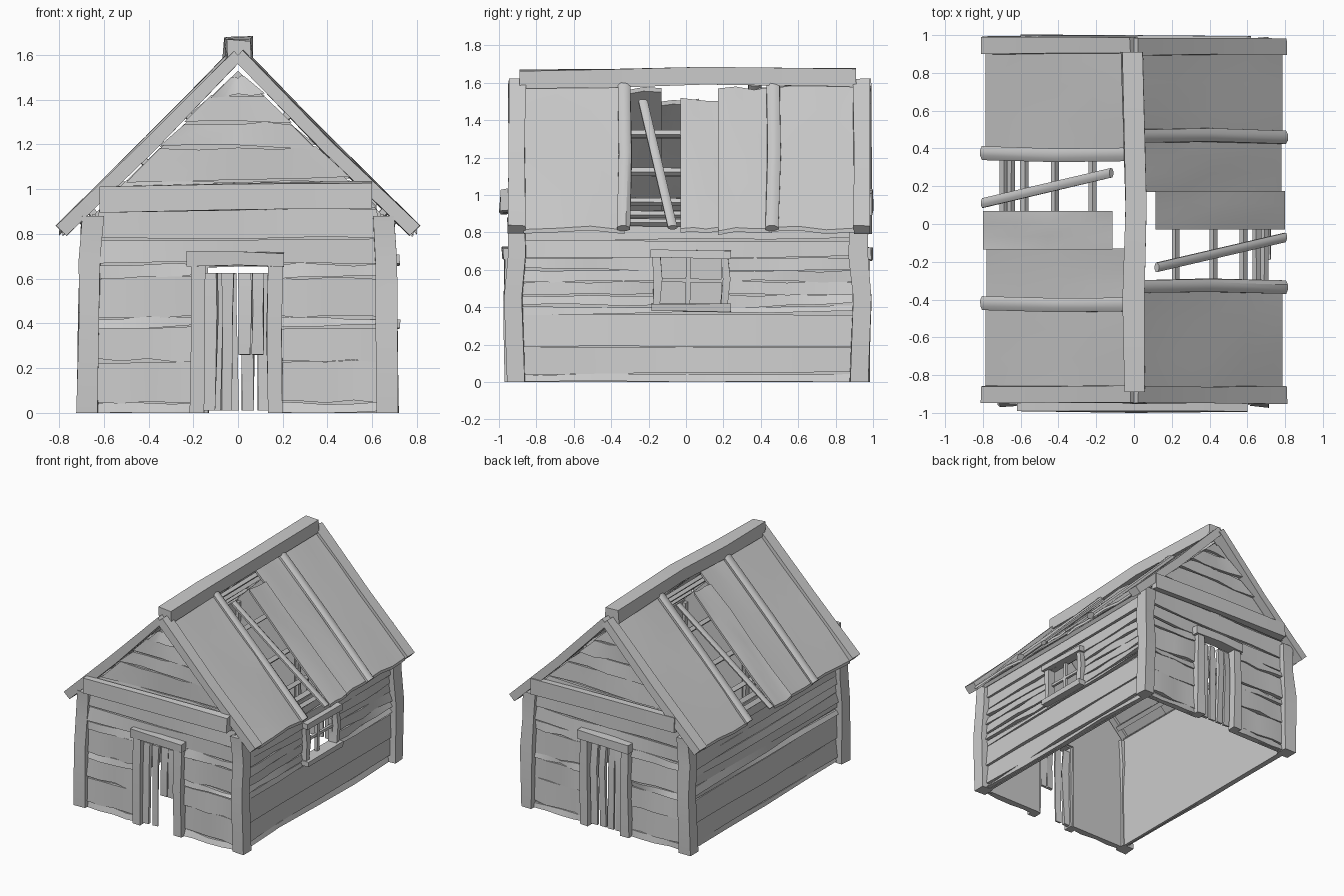
import bpy, bmesh, math, random
from mathutils import Vector, Matrix

random.seed(4)
if "Cube" in bpy.data.objects:
    bpy.data.objects.remove(bpy.data.objects["Cube"], do_unlink=True)

grey = bpy.data.materials.new("weathered_grey")
grey.use_nodes = True
grey.diffuse_color = (0.6, 0.6, 0.6, 1)
grey.node_tree.nodes["Principled BSDF"].inputs["Base Color"].default_value = grey.diffuse_color
parts = []


def rnd(a):
    return random.uniform(-a, a)


def loft(bm, rings):
    """Closed solid through a list of equal point rings."""
    rows = [[bm.verts.new(p) for p in r] for r in rings]
    n = len(rows[0])
    for a, b in zip(rows, rows[1:]):
        for i in range(n):
            bm.faces.new((a[i], a[(i + 1) % n], b[(i + 1) % n], b[i]))
    bm.faces.new(rows[0][::-1])
    bm.faces.new(rows[-1])


def finish(name, bm, m=Matrix()):
    bmesh.ops.transform(bm, matrix=m, verts=bm.verts)
    bmesh.ops.recalc_face_normals(bm, faces=bm.faces)
    me = bpy.data.meshes.new(name)
    bm.to_mesh(me)
    bm.free()
    me.materials.append(grey)
    ob = bpy.data.objects.new(name, me)
    bpy.context.collection.objects.link(ob)
    parts.append(ob)


def beam(name, path, w, t, side, m=Matrix(), wobble=0.0, sides=4):
    """Timber along a path: w is measured along 'side', t across it."""
    path = [Vector(p) for p in path]
    side = Vector(side).normalized()
    across = (path[-1] - path[0]).cross(side).normalized()
    grow = 1 / math.cos(math.pi / sides)
    rings = []
    for p in path:
        ring = []
        for i in range(sides):
            a = math.tau * (i + 0.5) / sides
            ring.append(p + side * (math.cos(a) * w / 2 * grow + rnd(wobble))
                        + across * (math.sin(a) * t / 2 * grow + rnd(wobble)))
        rings.append(ring)
    bm = bmesh.new()
    loft(bm, rings)
    finish(name, bm, m)


def box(bm, x0, x1, y0, y1, z0, z1):
    loft(bm, [[(x, y0, z0), (x, y1, z0), (x, y1, z1), (x, y0, z1)] for x in (x0, x1)])


def facing(turn, dist):
    """Wall frame: local -y points outwards."""
    return Matrix.Rotation(math.radians(turn), 4, 'Z') @ Matrix.Translation((0, -dist, 0))


def wall(name, m, hw, top, hole=None, apex=None):
    """Flat inner skin with an opening and an optional gable."""
    bm = bmesh.new()
    if hole:
        a, b, c, d = hole
        box(bm, -hw, a, 0, 0.02, 0, top)
        box(bm, b, hw, 0, 0.02, 0, top)
        box(bm, a, b, 0, 0.02, d, top)
        if c > 0:
            box(bm, a, b, 0, 0.02, 0, c)
    else:
        box(bm, -hw, hw, 0, 0.02, 0, top)
    if apex:
        loft(bm, [[(-hw, y, top), (hw, y, top), (0, y, apex)] for y in (0, 0.02)])
    finish(name, bm, m)


def siding(name, m, levels, width, hole=None):
    """Uneven lapped planks between height levels, split around the opening."""
    bm = bmesh.new()
    for z0, z1 in zip(levels, levels[1:]):
        w0, w1 = width(z0), width(z1)
        spans = [((-w0, -w1), (w0, w1))]
        if hole and z0 < hole[3] - 0.02 and z1 > hole[2] + 0.02:
            spans = [((-w0, -w1), (hole[0], hole[0])), ((hole[1], hole[1]), (w0, w1))]
        for lo, hi in spans:
            rings = []
            slant = rnd(0.02)
            for k in range(5):
                f = k / 4
                ub, ut = [lo[i] + (hi[i] - lo[i]) * f for i in (0, 1)]
                zb = max(0, z0 + rnd(0.008) + slant * (f - 0.5))
                zt = z1 - 0.006 + rnd(0.008)
                low, high = random.uniform(0.012, 0.035), random.uniform(0.006, 0.022)
                rings.append([(ub, 0.004, zb), (ub, -low, zb),
                              (ut, -high, zt), (ut, 0.004, zt)])
            loft(bm, rings)
    finish(name, bm, m)


X, Y, Z = (1, 0, 0), (0, 1, 0), (0, 0, 1)

# End walls: gable, siding, door frame, header
door = (-0.17, 0.15, 0, 0.67)
end_levels = [0.0, 0.05, 0.235, 0.385, 0.43, 0.61, 0.67, 0.78, 0.92, 1.04, 1.19, 1.3, 1.42, 1.51]
for end, turn, dist in (("front", 0, 0.91), ("back", 180, 0.92)):
    m = facing(turn, dist)
    wall(end + "_wall", m, 0.64, 0.89, door, 1.53)
    siding(end + "_siding", m, end_levels, lambda z: min(0.64, 1.54 - z), door)
    beam(end + "_header", [(-0.62, -0.05, 0.95), (0, -0.06, 0.965), (0.6, -0.055, 0.975)],
         0.115, 0.05, Z, m, 0.006)
    for tag, x in (("left", 0.165), ("right", -0.18)):
        beam(f"{end}_door_post_{tag}", [(x, -0.025, 0), (x + rnd(0.01), -0.03, 0.35), (x, -0.025, 0.66)],
             0.065, 0.07, X, m, 0.004)
    beam(end + "_door_lintel", [(-0.23, -0.03, 0.69), (0, -0.035, 0.69), (0.205, -0.03, 0.682)],
         0.065, 0.08, Z, m, 0.005)
    for i, x in enumerate((-0.118, -0.045, 0.03, 0.09)):
        foot = 0.26 if end == "front" and i > 1 else 0.01
        beam(f"{end}_door_plank_{i + 1}", [(x + rnd(0.01), -0.015, foot), (x, -0.02, 0.45), (x, -0.01, 0.625)],
             0.052, 0.02, X, m, 0.006)

# Side walls, with a window on one side
window = (-0.15, 0.19, 0.41, 0.67)
side_levels = [0.0, 0.045, 0.19, 0.37, 0.41, 0.47, 0.54, 0.6, 0.67, 0.76, 0.88]
for tag, turn, hole in (("left", 90, window), ("right", 270, None)):
    m = facing(turn, 0.65)
    wall(tag + "_wall", m, 0.9, 0.89, hole)
    siding(tag + "_siding", m, side_levels, lambda z: 0.89, hole)

m = facing(90, 0.65)
beam("window_sill", [(-0.185, -0.03, 0.4), (0.24, -0.03, 0.395)], 0.04, 0.09, Z, m, 0.004)
beam("window_lintel", [(-0.19, -0.03, 0.685), (0.24, -0.03, 0.68)], 0.04, 0.08, Z, m, 0.004)
for i, y in enumerate((-0.16, 0.205)):
    beam(f"window_jamb_{i + 1}", [(y, -0.02, 0.4), (y + 0.01, -0.025, 0.55), (y, -0.02, 0.68)],
         0.04, 0.06, X, m, 0.004)
beam("window_mullion", [(0.01, -0.01, 0.41), (0.012, -0.01, 0.67)], 0.025, 0.025, X, m)
beam("window_crossbar", [(-0.15, -0.01, 0.545), (0.19, -0.01, 0.54)], 0.02, 0.02, Z, m)

# Bent corner posts
for sx in (-1, 1):
    for sy, y in ((-1, -0.905), (1, 0.925)):
        path = [(sx * 0.67, y, 0), (sx * 0.665, y + sy * 0.015, 0.45),
                (sx * 0.66, y - sy * 0.005, 0.68), (sx * 0.65, y, 0.88)]
        beam(f"{'back' if sy > 0 else 'front'}_{'left' if sx > 0 else 'right'}_post",
             path, 0.095, 0.095, X, wobble=0.006)


# Roof: one slope, then the same slope turned half way round
def slope(s, y, h=0.0):
    return (s, y, 1.6 - 1.005 * s + h)


def sheet(name, y0, y1, s0, s1, h, m):
    bm = bmesh.new()
    rings = []
    for k in range(5):
        s = s0 + (s1 - s0) * k / 4
        ys = [y0 + (y1 - y0) * j / 3 for j in range(4)]
        hs = [h + rnd(0.012) for _ in ys]
        top = [slope(s, y, d) for y, d in zip(ys, hs)]
        low = [slope(s, y, d - 0.022) for y, d in zip(ys, hs)]
        rings.append(top + low[::-1])
    loft(bm, rings)
    finish(name, bm, m)


half_turn = Matrix.Translation((0, 0.04, 0)) @ Matrix.Rotation(math.pi, 4, 'Z')
for tag, m in (("left", Matrix()), ("right", half_turn)):
    sheet(tag + "_roof_sheet_a", -0.87, -0.33, 0.03, 0.785, 0.01, m)
    sheet(tag + "_roof_sheet_b", 0.17, 0.46, 0.03, 0.78, 0.0, m)
    sheet(tag + "_roof_sheet_c", 0.45, 0.9, 0.03, 0.785, 0.01, m)
    sheet(tag + "_loose_sheet", -0.03, 0.175, 0.115, 0.8, 0.025, m)
    for i, y in enumerate((-0.33, 0.465)):
        beam(f"{tag}_roof_batten_{i + 1}",
             [slope(0.03, y, 0.025), slope(0.4, y + 0.005, 0.02), slope(0.8, y - 0.005, 0.025)],
             0.07, 0.04, Y, m, 0.003, 8)
    beam(tag + "_slipped_batten", [slope(0.12, -0.23, 0.02), slope(0.8, -0.07, 0.03)],
         0.05, 0.03, Y, m, 0.002, 8)
    for i, y in enumerate((-0.905, 0.94)):
        beam(f"{tag}_barge_board_{i + 1}",
             [slope(0.0, y, 0.0), slope(0.4, y, -0.005), slope(0.79, y, 0.01)],
             0.09, 0.06, Y, m, 0.005)
    for i, s in enumerate((0.22, 0.42, 0.58, 0.65, 0.69)):
        beam(f"{tag}_purlin_{i + 1}", [slope(s, -0.88, -0.05), slope(s, 0.03, -0.055), slope(s, 0.91, -0.05)],
             0.032, 0.03, (1, 0, -1), m, 0.003)

# Sagging ridge beam
beam("ridge_beam", [(0.005, -0.89, 1.615), (-0.005, -0.4, 1.62), (0.01, 0.1, 1.635), (-0.01, 0.91, 1.63)],
     0.11, 0.1, X, wobble=0.006)

# Soft shading with crisp edges
for ob in bpy.context.selected_objects:
    ob.select_set(False)
for ob in parts:
    ob.select_set(True)
bpy.context.view_layer.objects.active = parts[0]
bpy.ops.object.shade_smooth_by_angle(angle=math.radians(40))
